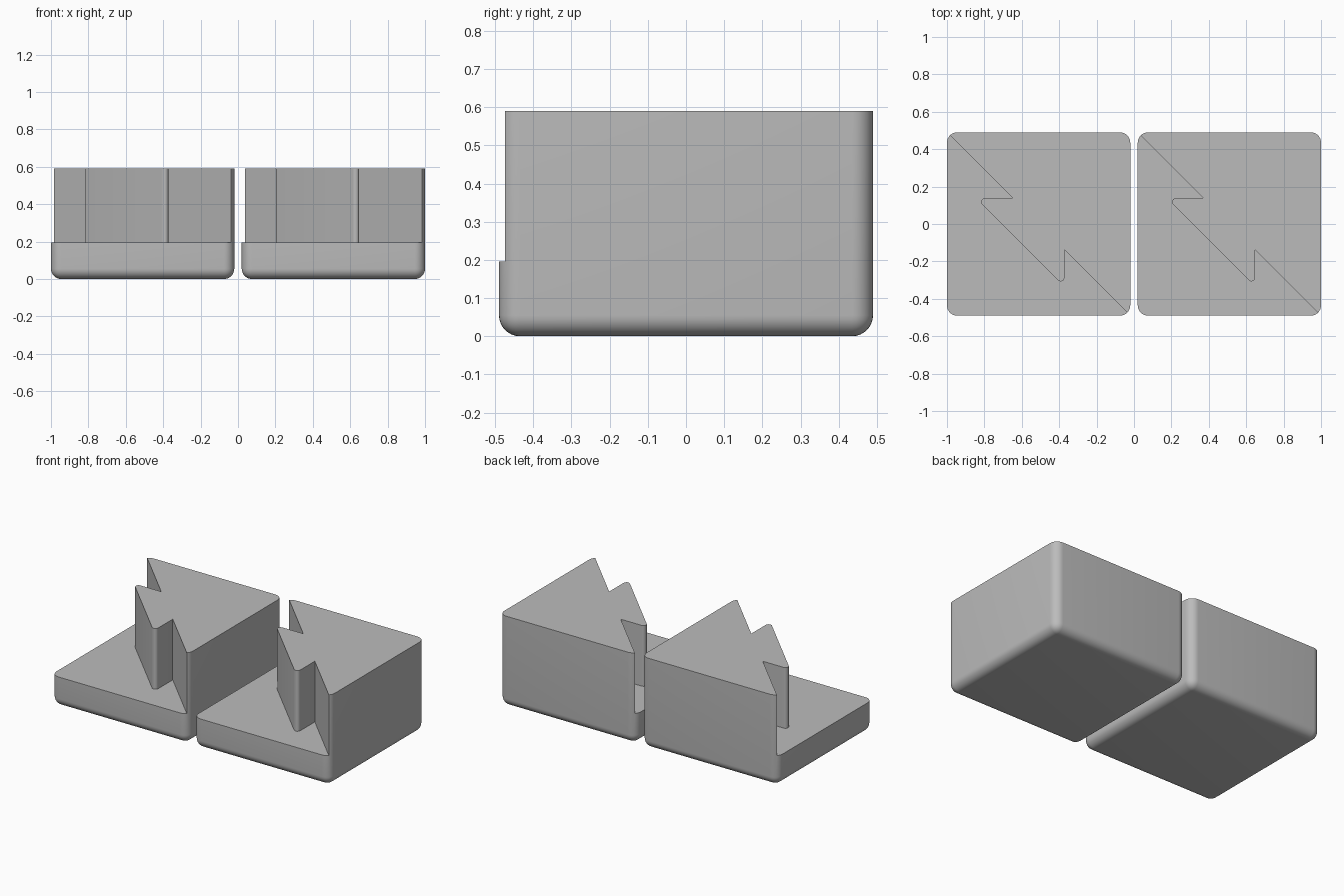
import bpy, bmesh, math

if "Cube" in bpy.data.objects:
    bpy.data.objects.remove(bpy.data.objects["Cube"])

SIDE, HEIGHT, STEP, FILLET = 0.98, 0.59, 0.196, 0.055
TIP_R = 0.02

grey = bpy.data.materials.new("plain grey")
grey.diffuse_color = (0.5, 0.5, 0.5, 1)
grey.use_nodes = True
grey.node_tree.nodes["Principled BSDF"].inputs["Base Color"].default_value = grey.diffuse_color


def make_object(name, bm):
    bmesh.ops.recalc_face_normals(bm, faces=bm.faces[:])
    mesh = bpy.data.meshes.new(name)
    bm.to_mesh(mesh)
    bm.free()
    mesh.materials.append(grey)
    ob = bpy.data.objects.new(name, mesh)
    bpy.context.collection.objects.link(ob)
    return ob


def rounded_block(name):
    """Square block with rounded upright and bottom edges, flat sharp top."""
    bm = bmesh.new()
    bmesh.ops.create_cube(bm, size=1)
    for v in bm.verts:
        v.co = (v.co.x * SIDE, v.co.y * SIDE, (v.co.z + 0.5) * HEIGHT)
    edges = [e for e in bm.edges if min(v.co.z for v in e.verts) < 0.01]
    bmesh.ops.bevel(bm, geom=edges, offset=FILLET, segments=8, profile=0.5,
                    affect='EDGES', clamp_overlap=True)
    return make_object(name, bm)


def step_cutter():
    """Front-left half above the step, bounded by a barbed diagonal."""
    # upper half of the barbed line; the lower half mirrors it across y = x
    cx, cy = -0.335 + TIP_R / math.tan(math.pi / 8), 0.138 - TIP_R
    half = [(-0.8, 0.8), (-0.138, 0.138)]
    for i in range(9):
        a = math.radians(90 + 135 * i / 8)
        half.append((cx + TIP_R * math.cos(a), cy + TIP_R * math.sin(a)))
    outline = half + [(y, x) for x, y in reversed(half)] + [(-0.8, -0.8)]
    bm = bmesh.new()
    base = bm.faces.new([bm.verts.new((x, y, STEP)) for x, y in outline])
    top = bmesh.ops.extrude_face_region(bm, geom=[base])["geom"]
    for v in top:
        if isinstance(v, bmesh.types.BMVert):
            v.co.z = 1.0
    return make_object("step_cutter", bm)


# Stepped block, cut from a solid
block = rounded_block("left_block")
cutter = step_cutter()
cut = block.modifiers.new("step", 'BOOLEAN')
cut.operation, cut.solver, cut.object = 'DIFFERENCE', 'EXACT', cutter
bpy.context.view_layer.objects.active = block
block.select_set(True)
bpy.ops.object.modifier_apply(modifier=cut.name)
bpy.data.objects.remove(cutter)
bpy.ops.object.shade_smooth_by_angle(angle=math.radians(30))
block.location.x = -0.51

# Matching second block
twin = block.copy()
twin.data = block.data.copy()
twin.name = "right_block"
twin.location.x = 0.51
bpy.context.collection.objects.link(twin)
